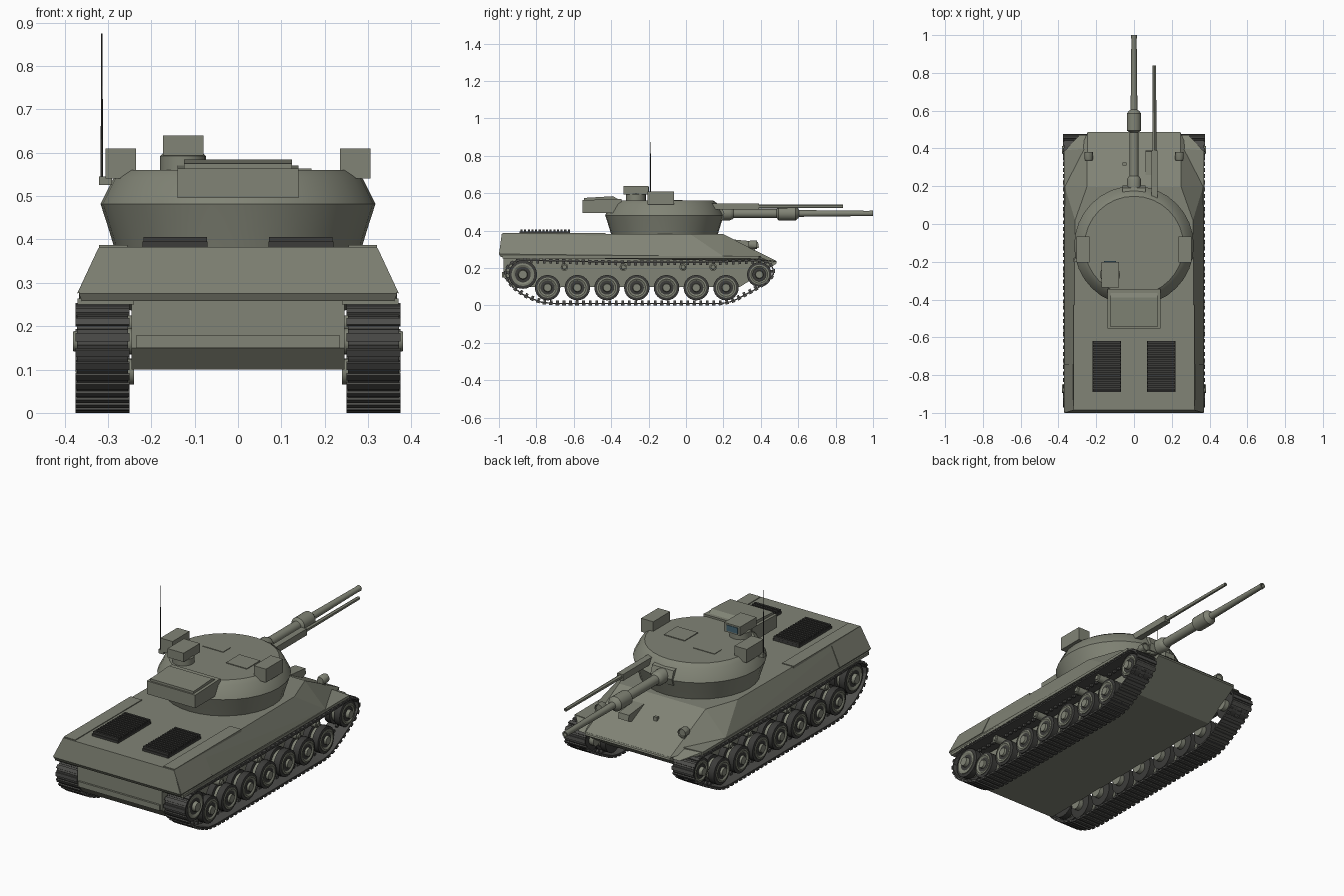
import bpy, bmesh, math
from mathutils import Matrix, Vector

if "Cube" in bpy.data.objects:
    bpy.data.objects.remove(bpy.data.objects["Cube"])

def material(name, rgb):
    m = bpy.data.materials.new(name)
    m.diffuse_color = (*rgb, 1)
    m.use_nodes = True
    m.node_tree.nodes["Principled BSDF"].inputs["Base Color"].default_value = m.diffuse_color
    return m

PAINT = material("olive_paint", (0.22, 0.23, 0.18))
DARK = material("dark_rubber", (0.045, 0.045, 0.042))
STEEL = material("track_steel", (0.075, 0.075, 0.07))
GLASS = material("sight_glass", (0.06, 0.13, 0.17))

def finish(name, bm, mat):
    bmesh.ops.recalc_face_normals(bm, faces=bm.faces)
    me = bpy.data.meshes.new(name)
    bm.to_mesh(me)
    bm.free()
    me.materials.append(mat)
    ob = bpy.data.objects.new(name, me)
    bpy.context.collection.objects.link(ob)
    return ob

def hull(name, pts, mat=PAINT, sym=False):
    """Convex solid around points; sym adds the mirrored points."""
    bm = bmesh.new()
    for x, y, z in pts:
        bm.verts.new((x, y, z))
        if sym:
            bm.verts.new((-x, y, z))
    bmesh.ops.convex_hull(bm, input=bm.verts[:])
    bmesh.ops.dissolve_limit(bm, angle_limit=0.01, verts=bm.verts[:], edges=bm.edges[:])
    return finish(name, bm, mat)

def add_box(bm, x0, x1, y0, y1, z0, z1):
    m = Matrix.Translation(((x0 + x1) / 2, (y0 + y1) / 2, (z0 + z1) / 2))
    bmesh.ops.create_cube(bm, size=1, matrix=m @ Matrix.Diagonal((x1 - x0, y1 - y0, z1 - z0, 1)))

def box(name, *dims, mat=PAINT):
    bm = bmesh.new()
    add_box(bm, *dims)
    return finish(name, bm, mat)

AXES = {"x": Matrix.Rotation(math.pi / 2, 4, "Y"), "y": Matrix.Rotation(-math.pi / 2, 4, "X"), "z": Matrix()}

def lathe(name, profile, loc, axis="z", n=24, mat=PAINT):
    """Solid of revolution from (radius, height) pairs."""
    bm = bmesh.new()
    rings = [[bm.verts.new((r * math.cos(2 * math.pi * i / n), r * math.sin(2 * math.pi * i / n), h))
              for i in range(n)] for r, h in profile]
    for a, b in zip(rings, rings[1:]):
        for i in range(n):
            j = (i + 1) % n
            bm.faces.new((a[i], a[j], b[j], b[i]))
    bm.faces.new(rings[0])
    bm.faces.new(rings[-1])
    bm.transform(Matrix.Translation(loc) @ AXES[axis])
    ob = finish(name, bm, mat)
    for p in ob.data.polygons:
        p.use_smooth = axis != "z" and len(p.vertices) == 4
    ob.data.set_sharp_from_angle(angle=math.radians(30))
    return ob

def mirror(ob):
    """Copy to the other side of x = 0."""
    bm = bmesh.new()
    bm.from_mesh(ob.data)
    bm.transform(Matrix.Diagonal((-1, 1, 1, 1)))
    finish(ob.name + "_left", bm, ob.data.materials[0])

# Hull
hull("lower_hull", [(0.245, -0.975, 0.27), (0.245, -0.975, 0.15), (0.245, -0.93, 0.1),
                    (0.245, 0.29, 0.1), (0.245, 0.485, 0.225), (0.245, 0.48, 0.24), (0.245, 0.2, 0.27)], sym=True)
hull("upper_hull", [(0.367, -1.0, 0.275), (0.36, -0.99, 0.258), (0.32, -0.985, 0.383), (0.312, 0.02, 0.383),
                    (0.25, 0.195, 0.383), (0.367, 0.2, 0.262), (0.245, 0.487, 0.236)], sym=True)
box("rear_beam", -0.235, 0.235, -0.985, -0.96, 0.15, 0.178)
for ob in (
    hull("fender", [(x, y, z) for z in (0.25, 0.264) for x, y in
                    ((0.24, -0.98), (0.37, -0.98), (0.37, 0.39), (0.24, 0.4))]),
    hull("mudguard", [(0.25, 0.385, 0.25), (0.368, 0.385, 0.25), (0.25, 0.385, 0.264), (0.368, 0.385, 0.264),
                      (0.25, 0.47, 0.228), (0.29, 0.47, 0.228)]),
    box("deck_bin_lid", 0.255, 0.32, -0.98, -0.43, 0.37, 0.387),
    hull("side_bin", [(0.322, -0.985, 0.38), (0.371, -0.997, 0.275), (0.322, -0.74, 0.38), (0.371, -0.74, 0.275),
                      (0.3, -0.985, 0.3), (0.3, -0.74, 0.3)]),
    lathe("headlight", [(0.018, 0), (0.023, 0.01), (0.023, 0.045), (0.019, 0.045), (0.017, 0.04)],
          (0.24, 0.335, 0.325), "y", 12),
    box("headlight_foot", 0.23, 0.25, 0.345, 0.37, 0.28, 0.32),
):
    mirror(ob)
hull("driver_sight", [(x, y, z) for x in (0.06, 0.12) for y, z in
                      ((0.26, 0.33), (0.26, 0.352), (0.385, 0.34), (0.39, 0.31), (0.34, 0.29))])
box("driver_periscope", -0.06, -0.04, 0.31, 0.325, 0.31, 0.338)

# Engine grilles
bm = bmesh.new()
add_box(bm, 0.07, 0.22, -0.89, -0.62, 0.38, 0.395)
for i in range(14):
    y = -0.885 + i * 0.0195
    add_box(bm, 0.072, 0.218, y, y + 0.011, 0.39, 0.406)
mirror(finish("engine_grille", bm, DARK))

# Running gear
def wheel(name, y, z, r, hub):
    parts = [lathe(f"{name}_tyre_{k}", [(r - 0.012, x0), (r, x0 + 0.003), (r, x1 - 0.003), (r - 0.012, x1)],
                   (0, y, z), "x", 24, DARK) for k, (x0, x1) in enumerate(((0.265, 0.303), (0.322, 0.362)))]
    parts.append(lathe(name + "_disc", [(0.03, 0.24), (0.03, 0.268), (r * 0.8, 0.268), (r * 0.8, 0.366),
                 (r * 0.68, 0.367), (r * 0.45, 0.358), (r * 0.34, 0.36), (r * 0.3, hub), (0.008, hub)],
                 (0, y, z), "x", 24))
    for p in parts:
        mirror(p)

for i in range(7):
    wheel(f"road_wheel_{i + 1}", -0.74 + i * 0.159, 0.095, 0.068, 0.373)
wheel("drive_sprocket", -0.872, 0.165, 0.076, 0.38)
wheel("idler_wheel", 0.392, 0.165, 0.066, 0.38)
for i, y in enumerate((-0.65, -0.335, -0.015, 0.145)):
    mirror(lathe(f"return_roller_{i + 1}", [(0.02, 0.24), (0.02, 0.36), (0.013, 0.36), (0.011, 0.366)],
                 (0, y, 0.205), "x", 16, PAINT))

# Tracks: shoes laid along a closed path
PATH = [Vector(p) for p in ((-0.88, 0.243), (-0.93, 0.232), (-0.962, 0.2), (-0.962, 0.155), (-0.935, 0.105),
        (-0.86, 0.05), (-0.77, 0.016), (-0.7, 0.01), (0.19, 0.01), (0.25, 0.022), (0.36, 0.08), (0.44, 0.13),
        (0.467, 0.165), (0.465, 0.2), (0.44, 0.23), (0.4, 0.24), (0.145, 0.232), (-0.335, 0.23))]
segs = list(zip(PATH, PATH[1:] + PATH[:1]))
total = sum((b - a).length for a, b in segs)
COUNT = 88

def along(d):
    d %= total
    for a, b in segs:
        L = (b - a).length
        if d <= L:
            return a.lerp(b, d / L)
        d -= L
    return PATH[0].copy()

shoes = bmesh.new()
for i in range(COUNT):
    p, q = along(i * total / COUNT), along((i + 1) * total / COUNT)
    mid, t = (p + q) / 2, q - p
    frame = Matrix.Translation((0.3125, mid.x, mid.y)) @ Matrix.Rotation(math.atan2(t.y, t.x), 4, "X")
    for w, l, h, off in ((0.118, t.length * 1.02, 0.007, 0), (0.125, t.length * 0.55, 0.008, -0.006)):
        bmesh.ops.create_cube(shoes, size=1, matrix=frame @ Matrix.Translation((0, 0, off))
                              @ Matrix.Diagonal((w, l, h, 1)))
    bmesh.ops.create_cube(shoes, size=1, matrix=frame @ Matrix.Translation((0, 0, 0.009))
                          @ Matrix.Diagonal((0.012, t.length * 0.4, 0.014, 1)))
mirror(finish("track", shoes, STEEL))

# Turret
lathe("turret", [(0.285, 0.38), (0.297, 0.42), (0.317, 0.482), (0.286, 0.543), (0.262, 0.56)], (0, -0.115, 0), n=32)
box("loader_hatch", 0.05, 0.17, -0.17, -0.06, 0.555, 0.564)
box("roof_plate", -0.15, -0.03, -0.08, -0.02, 0.555, 0.563)
hull("bustle_box", [(x, y, z) for x in (-0.14, 0.14) for y, z in
                    ((-0.553, 0.495), (-0.553, 0.563), (-0.345, 0.57), (-0.345, 0.495))])
hull("bustle_lid", [(x, y, z) for x in (-0.125, 0.125) for y, z in
                    ((-0.545, 0.56), (-0.545, 0.575), (-0.39, 0.584), (-0.35, 0.56))])
mirror(hull("turret_side_box", [(x, y, z) for y in (-0.205, -0.065) for x, z in
                                ((0.235, 0.54), (0.305, 0.54), (0.305, 0.61), (0.235, 0.61))]))
lathe("sight_base", [(0.053, 0.555), (0.053, 0.592), (0.045, 0.6)], (-0.127, -0.268, 0), n=20)
box("sight_head", -0.173, -0.08, -0.335, -0.2, 0.594, 0.64)
box("sight_window", -0.16, -0.095, -0.205, -0.197, 0.602, 0.632, mat=GLASS)
lathe("antenna", [(0.003, 0.535), (0.0015, 0.875)], (-0.314, -0.19, 0), n=6, mat=DARK)
box("antenna_mount", -0.32, -0.29, -0.2, -0.18, 0.525, 0.545)

# Guns
hull("mantlet", [(x, y, z) for x in (-0.062, 0.062) for y, z in
                 ((0.1, 0.45), (0.195, 0.455), (0.205, 0.49), (0.19, 0.53), (0.1, 0.55))])
lathe("main_gun", [(0.037, 0.17), (0.037, 0.235), (0.03, 0.25), (0.024, 0.255), (0.024, 0.485), (0.038, 0.495),
                   (0.038, 0.585), (0.026, 0.6), (0.018, 0.605), (0.014, 0.98), (0.015, 0.985), (0.015, 1.0), (0.009, 1.0),
                   (0.009, 0.95)], (0, 0, 0.492), "y", 20)
box("secondary_gun_housing", 0.092, 0.125, 0.08, 0.39, 0.512, 0.546)
lathe("secondary_gun", [(0.011, 0.38), (0.009, 0.84), (0.005, 0.84), (0.005, 0.81)], (0.108, 0, 0.53), "y", 12)
